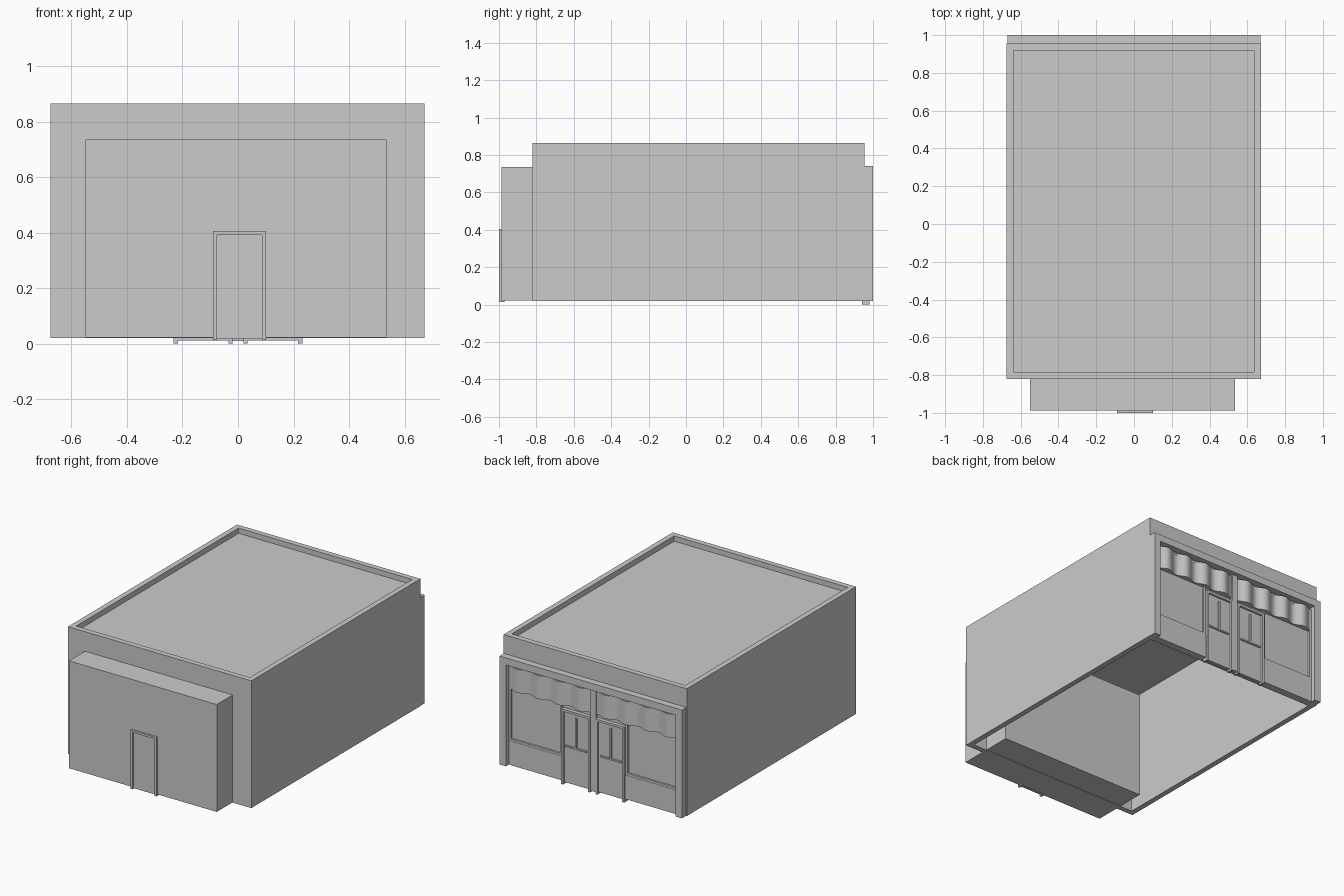
import bpy, bmesh, math

if "Cube" in bpy.data.objects:
    bpy.data.objects.remove(bpy.data.objects["Cube"])


def mesh_object(name, verts, faces):
    me = bpy.data.meshes.new(name)
    me.from_pydata(verts, [], faces)
    bm = bmesh.new()
    bm.from_mesh(me)
    bmesh.ops.recalc_face_normals(bm, faces=bm.faces)
    bm.to_mesh(me)
    bm.free()
    ob = bpy.data.objects.new(name, me)
    bpy.context.collection.objects.link(ob)
    return ob


def box(name, x0, x1, y0, y1, z0, z1):
    v = [(x, y, z) for x in (x0, x1) for y in (y0, y1) for z in (z0, z1)]
    f = [(0, 1, 3, 2), (4, 6, 7, 5), (0, 4, 5, 1), (2, 3, 7, 6), (0, 2, 6, 4), (1, 5, 7, 3)]
    return mesh_object(name, v, f)


def frame(name, x0, x1, y0, y1, z0, z1, w, bottom=False):
    # two uprights and a top rail, optionally a bottom rail
    box(name + "_side_a", x0, x0 + w, y0, y1, z0, z1)
    box(name + "_side_b", x1 - w, x1, y0, y1, z0, z1)
    box(name + "_top", x0 + w, x1 - w, y0, y1, z1 - w, z1)
    if bottom:
        box(name + "_bottom", x0 + w, x1 - w, y0, y1, z0, z0 + w)


# Main shell: open-bottomed wall ring with a parapet
X0, X1, Y0, Y1, T = -0.675, 0.672, -0.82, 0.955, 0.036
verts, faces = [], []
for inset, z in ((0, 0.02), (0, 0.865), (T, 0.865), (T, 0.02)):
    a, b, c, d = X0 + inset, X1 - inset, Y0 + inset, Y1 - inset
    verts += [(a, c, z), (b, c, z), (b, d, z), (a, d, z)]
for r in range(4):
    for i in range(4):
        j, s = (i + 1) % 4, (r + 1) % 4
        faces.append((r * 4 + i, r * 4 + j, s * 4 + j, s * 4 + i))
mesh_object("wall_shell", verts, faces)

# Roof deck sunk behind the parapet
box("roof_deck", X0 + T, X1 - T, Y0 + T, Y1 - T, 0.82, 0.83)

# Annex, continuing inside the shell
box("annex", -0.55, 0.535, -0.987, -0.60, 0.022, 0.735)

# Annex door
frame("annex_door_frame", -0.09, 0.10, -1.0, -0.97, 0.013, 0.405, 0.014)
box("annex_door", -0.076, 0.086, -0.990, -0.975, 0.018, 0.391)

# Shopfront surround
frame("shopfront_surround", -0.67, 0.67, Y1 - 0.01, 1.0, 0.02, 0.74, 0.047)

# Centre post between the doors
box("centre_post", -0.02, 0.02, 0.95, 0.975, 0.01, 0.69)


def pleated_valance(name, x0, x1, z0, z1, waves=4, steps=12):
    n = waves * steps
    v, f = [], []
    for i in range(n + 1):
        t = i / n
        y = 0.978 - 0.012 * math.cos(2 * math.pi * waves * t)
        x = x0 + (x1 - x0) * t
        v += [(x, 0.955, z0), (x, y, z0), (x, y, z1), (x, 0.955, z1)]
    for i in range(n):
        for k in range(4):
            p, q = i * 4 + k, i * 4 + (k + 1) % 4
            f.append((p, q, q + 4, p + 4))
    f += [(0, 1, 2, 3), tuple(n * 4 + k for k in range(4))]
    ob = mesh_object(name, v, f)
    bpy.context.view_layer.objects.active = ob
    ob.select_set(True)
    bpy.ops.object.shade_smooth_by_angle(angle=math.radians(40))
    ob.select_set(False)


for s, side in ((1, "left"), (-1, "right")):
    def span(a, b):
        return (min(s * a, s * b), max(s * a, s * b))

    # Door with frame, push bar and vertical bar
    frame(side + "_door_frame", *span(0.02, 0.232), 0.94, 0.98, 0.0, 0.50, 0.015)
    box(side + "_door", *span(0.035, 0.217), 0.945, 0.966, 0.012, 0.485)
    box(side + "_door_push_bar", *span(0.05, 0.205), 0.966, 0.976, 0.252, 0.262)
    box(side + "_door_upright_bar", *span(0.121, 0.131), 0.966, 0.976, 0.262, 0.46)
    # Window frame and panel below it
    frame(side + "_window_frame", *span(0.235, 0.622), 0.95, 0.968, 0.18, 0.68, 0.014, True)
    box(side + "_window_base", *span(0.232, 0.623), 0.95, 0.97, 0.02, 0.18)
    # Pleated awning valance
    pleated_valance(side + "_valance", *span(0.02, 0.623), 0.525, 0.68)
